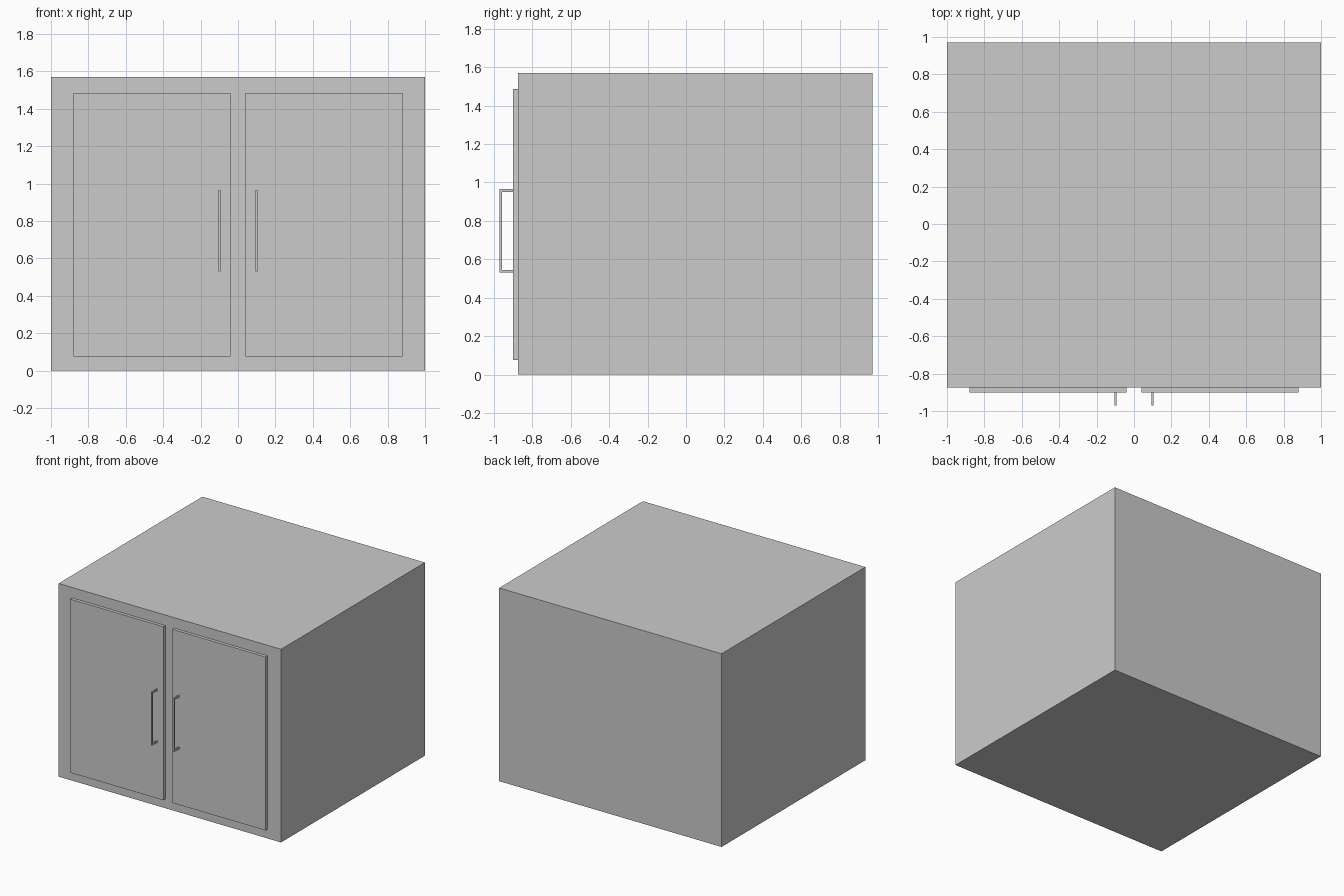
import bpy, bmesh

if "Cube" in bpy.data.objects:
    bpy.data.objects.remove(bpy.data.objects["Cube"])


def make_object(name, bm):
    bmesh.ops.recalc_face_normals(bm, faces=bm.faces)
    mesh = bpy.data.meshes.new(name)
    bm.to_mesh(mesh)
    bm.free()
    obj = bpy.data.objects.new(name, mesh)
    bpy.context.collection.objects.link(obj)
    return obj


def box(name, lo, hi):
    bm = bmesh.new()
    bmesh.ops.create_cube(bm, size=1)
    for v in bm.verts:
        v.co = [(a + b) / 2 + c * (b - a) for a, b, c in zip(lo, hi, v.co)]
    return make_object(name, bm)


def extruded_profile(name, points, x0, x1):
    bm = bmesh.new()
    face = bm.faces.new([bm.verts.new((x0, y, z)) for y, z in points])
    ext = bmesh.ops.extrude_face_region(bm, geom=[face])
    moved = [g for g in ext["geom"] if isinstance(g, bmesh.types.BMVert)]
    bmesh.ops.translate(bm, verts=moved, vec=(x1 - x0, 0, 0))
    return make_object(name, bm)


FRONT, DOOR, GRIP, BACK = -0.875, -0.901, -0.971, 0.971

# Cabinet body
box("cabinet_body", (-1, FRONT, 0), (1, BACK, 1.57))

# U-shaped pull outline in the y-z plane
low, high, t = 0.53, 0.965, 0.014
pull = [(DOOR, low), (GRIP, low), (GRIP, high), (DOOR, high),
        (DOOR, high - t), (GRIP + t, high - t), (GRIP + t, low + t), (DOOR, low + t)]

# Doors and pulls, one pair per side
for side, s in (("left", -1), ("right", 1)):
    x0, x1 = sorted((s * 0.04, s * 0.88))
    box(f"{side}_door", (x0, FRONT, 0.075), (x1, DOOR, 1.485))
    x0, x1 = sorted((s * 0.093, s * 0.103))
    extruded_profile(f"{side}_handle", pull, x0, x1)
